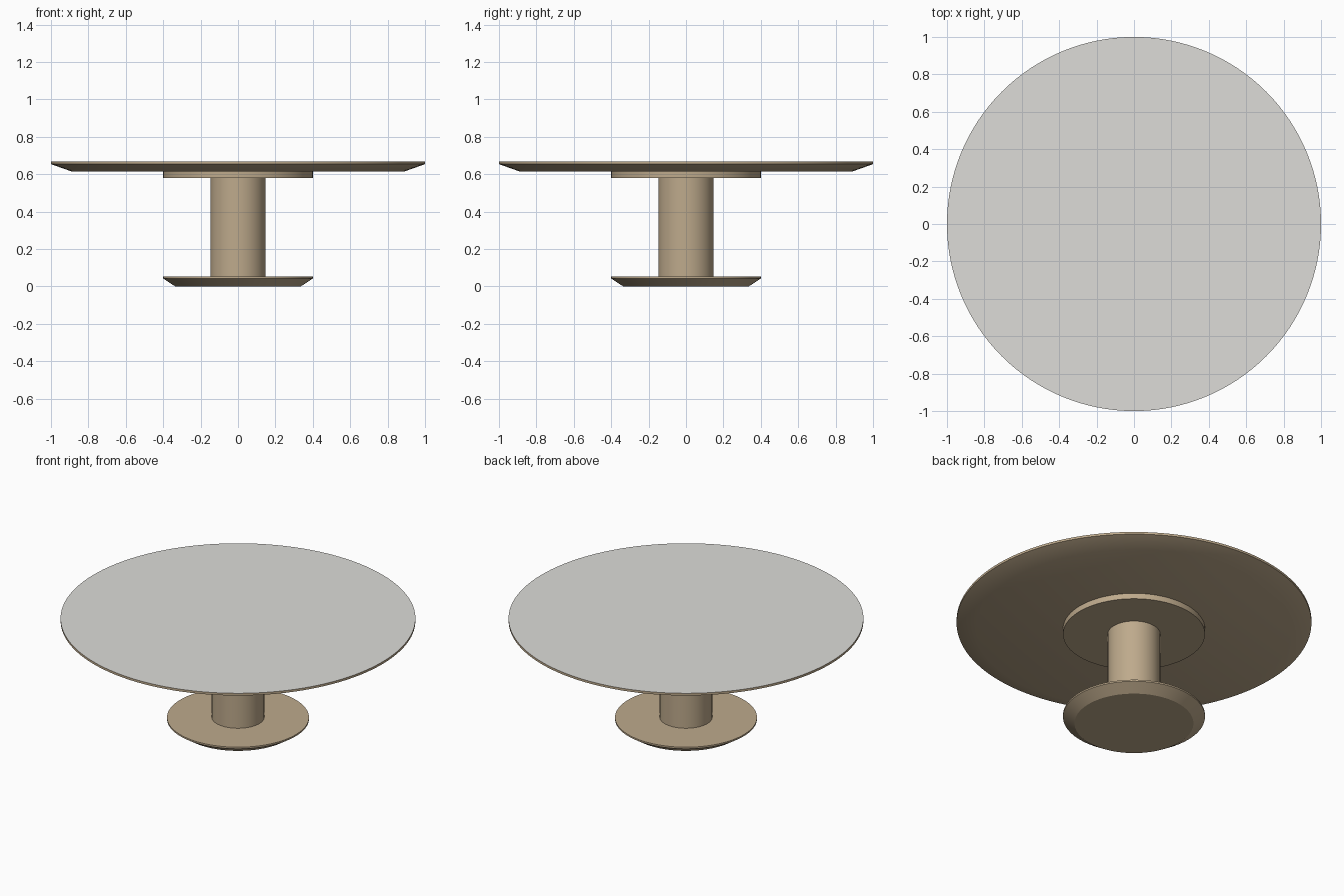
import bpy, bmesh, math

if "Cube" in bpy.data.objects:
    bpy.data.objects.remove(bpy.data.objects["Cube"])

SIDES = 128


def material(name, srgb):
    lin = [((c / 255 + 0.055) / 1.055) ** 2.4 for c in srgb]
    m = bpy.data.materials.new(name)
    m.diffuse_color = (*lin, 1)
    m.use_nodes = True
    m.node_tree.nodes["Principled BSDF"].inputs["Base Color"].default_value = m.diffuse_color
    return m


wood = material("tan_wood", (190, 170, 140))
stone = material("pale_grey_top", (221, 220, 216))


def turned(name, profile, top_mat=None):
    """Solid of revolution from (radius, z) points, bottom to top, with caps."""
    bm = bmesh.new()
    rings = [[bm.verts.new((r * math.cos(2 * math.pi * i / SIDES),
                            r * math.sin(2 * math.pi * i / SIDES), z))
              for i in range(SIDES)] for r, z in profile]
    for a, b in zip(rings, rings[1:]):
        for i in range(SIDES):
            j = (i + 1) % SIDES
            bm.faces.new((a[i], a[j], b[j], b[i]))
    bm.faces.new(rings[0][::-1])
    cap = bm.faces.new(rings[-1])
    if top_mat:
        cap.material_index = 1
    me = bpy.data.meshes.new(name)
    bm.to_mesh(me)
    bm.free()
    me.materials.append(wood)
    if top_mat:
        me.materials.append(top_mat)
    ob = bpy.data.objects.new(name, me)
    bpy.context.collection.objects.link(ob)
    # smooth round the axis, crisp at the rims
    bpy.ops.object.select_all(action='DESELECT')
    ob.select_set(True)
    bpy.context.view_layer.objects.active = ob
    bpy.ops.object.shade_smooth_by_angle(angle=math.radians(25))
    return ob


# Foot disc, undercut at the bottom
turned("base", [(0.335, 0), (0.40, 0.043), (0.40, 0.053)])
# Central column
turned("column", [(0.148, 0.053), (0.148, 0.58)])
# Mounting plate under the top
turned("support_plate", [(0.40, 0.58), (0.40, 0.615)])
# Table top with bevelled underside and grey upper surface
turned("table_top", [(0.89, 0.615), (1.0, 0.654), (1.0, 0.668)], stone)
